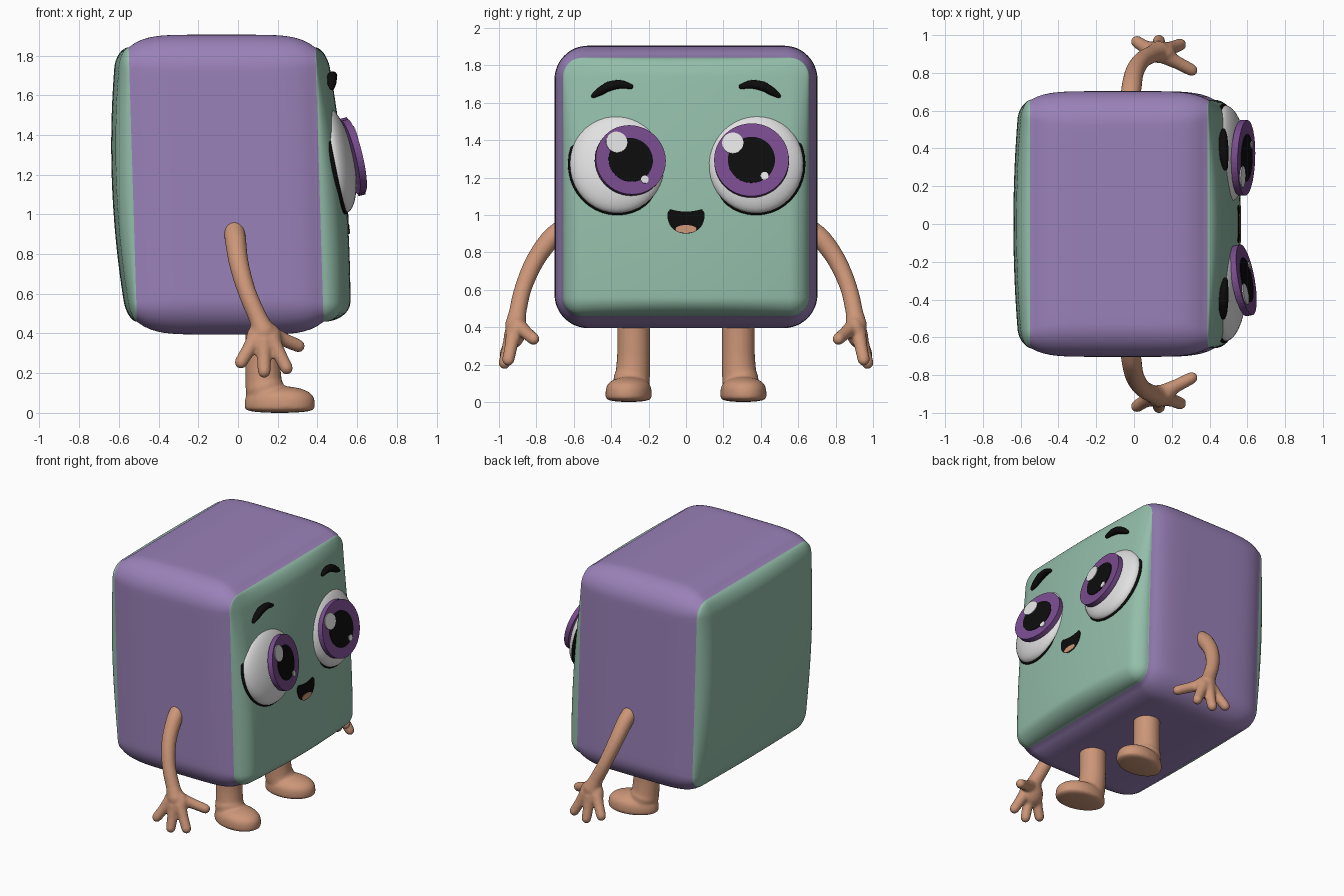
import bpy, bmesh, math
from mathutils import Vector, Matrix

if "Cube" in bpy.data.objects:
    bpy.data.objects.remove(bpy.data.objects["Cube"])


def material(name, r, g, b):
    m = bpy.data.materials.new(name)
    lin = [((c / 255 + 0.055) / 1.055) ** 2.4 if c > 10 else c / 3295 for c in (r, g, b)]
    m.diffuse_color = (*lin, 1)
    m.use_nodes = True
    m.node_tree.nodes["Principled BSDF"].inputs["Base Color"].default_value = m.diffuse_color
    return m


PURPLE = material("purple", 154, 129, 184)
GREEN = material("soft green", 147, 189, 169)
SKIN = material("warm tan", 204, 150, 120)
WHITE = material("eye white", 225, 225, 225)
IRIS = material("iris purple", 120, 75, 141)
BLACK = material("black", 12, 12, 12)


def finish(bm, name, *mats, smooth=True, blend=False):
    bmesh.ops.recalc_face_normals(bm, faces=bm.faces)
    me = bpy.data.meshes.new(name)
    bm.to_mesh(me)
    bm.free()
    for m in mats:
        me.materials.append(m)
    for p in me.polygons:
        p.use_smooth = smooth
    ob = bpy.data.objects.new(name, me)
    bpy.context.collection.objects.link(ob)
    if blend:  # melt overlapping volumes into one soft skin
        r = ob.modifiers.new("Remesh", 'REMESH')
        r.mode, r.voxel_size, r.use_smooth_shade = 'VOXEL', 0.01, True
        s = ob.modifiers.new("Smooth", 'SMOOTH')
        s.factor, s.iterations = 0.5, 6
    return ob


def frame(pos, normal, scale=(1, 1, 1)):
    """Matrix whose local z points along the normal."""
    rot = Vector(normal).to_track_quat('Z', 'Y').to_matrix().to_4x4()
    return Matrix.Translation(pos) @ rot @ Matrix.Diagonal((*scale, 1))


def ball(name, mat, matrix):
    bm = bmesh.new()
    bmesh.ops.create_uvsphere(bm, u_segments=40, v_segments=24, radius=1, matrix=matrix)
    return finish(bm, name, mat)


def disc(name, mat, pos, normal, radius, depth):
    """Disc whose front surface is at pos."""
    bm = bmesh.new()
    m = frame(pos, normal) @ Matrix.Translation((0, 0, -depth / 2))
    bmesh.ops.create_cone(bm, cap_ends=True, segments=48, radius1=radius,
                          radius2=radius, depth=depth, matrix=m)
    return finish(bm, name, mat, smooth=False)


def add_tube(bm, points, radii, steps=6, sides=18):
    """Smooth tapering tube with round ends."""
    pts = [Vector(p) for p in points]
    n = len(pts)
    path = []
    for i in range(n - 1):
        p0, p1, p2, p3 = pts[max(i - 1, 0)], pts[i], pts[i + 1], pts[min(i + 2, n - 1)]
        for k in range(steps + (i == n - 2)):
            t = k / steps
            p = 0.5 * (2 * p1 + (p2 - p0) * t + (2 * p0 - 5 * p1 + 4 * p2 - p3) * t * t
                       + (3 * p1 - p0 - 3 * p2 + p3) * t ** 3)
            path.append((p, radii[i] + (radii[i + 1] - radii[i]) * t))
    d0 = (path[0][0] - path[1][0]).normalized()
    d1 = (path[-1][0] - path[-2][0]).normalized()
    angles = [math.radians(a) for a in (25, 50, 70, 85)]

    def cap(end, d):
        return [(end[0] + d * end[1] * math.sin(a), end[1] * math.cos(a)) for a in angles]
    path = cap(path[0], d0)[::-1] + path + cap(path[-1], d1)
    rings, quat, last = [], None, None
    for i, (p, r) in enumerate(path):
        t = (path[min(i + 1, len(path) - 1)][0] - path[max(i - 1, 0)][0]).normalized()
        quat = t.to_track_quat('Z', 'Y') if quat is None else last.rotation_difference(t) @ quat
        last = t
        rings.append([bm.verts.new(p + quat @ Vector((r * math.cos(a), r * math.sin(a), 0)))
                      for a in (math.tau * j / sides for j in range(sides))])
    for a, b in zip(rings, rings[1:]):
        for j in range(sides):
            bm.faces.new((a[j], a[(j + 1) % sides], b[(j + 1) % sides], b[j]))
    bm.faces.new(rings[0])
    bm.faces.new(rings[-1])


# Body: rounded block, purple middle with bulging green front and back
SEAM, CORE = 0.47, 0.7
HALF = (0.55, 0.703, 0.755)


def front_depth(y, z):
    t = (1.84 - z) / 1.38
    return 0.055 + 0.22 * t - 0.14 * t * t - 0.05 * (y / 0.65) ** 2


def back_depth(y, z):
    return 0.105 - 0.05 * ((z - 1.2) / 0.7) ** 2 - 0.03 * (y / 0.65) ** 2


def face_x(y, z):
    return SEAM - 0.06 + 0.03 * (1.15 - z) + front_depth(y, z)


def body_point(u):
    k = min(abs(u.x) / CORE, 1) ** 6
    rnd = (0.08, 0.18 - 0.07 * k, 0.18 - 0.07 * k)
    inner, d = [], []
    for c, h, r in zip(u, HALF, rnd):
        s = math.copysign(1, c)
        inner.append(s * (h - r) * min(abs(c) / CORE, 1))
        d.append(s * math.tan(max(abs(c) - CORE, 0) / (1 - CORE) * math.pi / 4))
    d = Vector(d).normalized()
    x, y, z = (i + r * c for i, r, c in zip(inner, rnd, d))
    y *= 1 - 0.065 * k
    z = 1.15 + z * (1 - 0.085 * k)
    if abs(x) > SEAM:
        depth = front_depth(y, z) if x > 0 else back_depth(y, z)
        x = math.copysign(SEAM + (abs(x) - SEAM) / rnd[0] * depth, x)
    return Vector((x - 0.06 + 0.03 * (1.15 - z), y, z))


bm = bmesh.new()
bmesh.ops.create_cube(bm, size=2)
bmesh.ops.subdivide_edges(bm, edges=bm.edges[:], cuts=39, use_grid_fill=True)
for f in bm.faces:
    f.material_index = int(abs(f.calc_center_median().x) > CORE)
for v in bm.verts:
    v.co = body_point(v.co)
finish(bm, "body", PURPLE, GREEN)

# Eyes: socket rim, white, iris, pupil and two glints
# side, eye y, iris y, iris radius, iris sideways tilt, big glint, small glint
EYES = (("left", -0.365, -0.295, 0.19, 0.18, (-0.37, 1.39), (-0.22, 1.19)),
        ("right", 0.372, 0.350, 0.20, -0.03, (0.25, 1.385), (0.42, 1.21)))
for side, ey, iy, ir, tilt, big, small in EYES:
    out = (1, math.copysign(0.05, ey), 0.2)
    ball(side + "_eye_rim", BLACK, frame((0.487, ey, 1.275), out, (0.267, 0.282, 0.036)))
    ball(side + "_eye_white", WHITE, frame((0.494, ey, 1.275), out, (0.256, 0.272, 0.088)))
    n = Vector((1, tilt, 0.24))

    def on_iris(y, z, lift):
        return (0.595 - tilt * (y - iy) - 0.24 * (z - 1.295) + lift, y, z)
    disc(side + "_iris", IRIS, on_iris(iy, 1.295, 0), n, ir, 0.035)
    disc(side + "_pupil", BLACK, on_iris(iy, 1.295, 0.004), n, ir * 0.63, 0.006)
    disc(side + "_large_glint", WHITE, on_iris(*big, 0.008), n, 0.057, 0.006)
    disc(side + "_small_glint", WHITE, on_iris(*small, 0.008), n, 0.021, 0.006)

# Eyebrows
for side, s in (("left", -1), ("right", 1)):
    bm = bmesh.new()
    arc = ((0.295, 1.686), (0.35, 1.698), (0.41, 1.688), (0.46, 1.66), (0.495, 1.637))
    add_tube(bm, [(face_x(y, z) + 0.022, s * y, z) for y, z in arc],
             (0.013, 0.023, 0.026, 0.022, 0.012))
    finish(bm, side + "_eyebrow", BLACK)


# Mouth and tongue: thin plates following the face
def plate(name, mat, outline, lift):
    bm = bmesh.new()
    verts = [bm.verts.new((face_x(y, z) + lift, y, z)) for y, z in outline]
    f = bm.faces.new(verts)
    back = bmesh.ops.extrude_face_region(bm, geom=[f])["geom"]
    for v in back:
        if isinstance(v, bmesh.types.BMVert):
            v.co.x -= 0.008
    finish(bm, name, mat, smooth=False)


smile = [(0.1 * math.cos(a), 1.01 - 0.11 * math.sin(a) ** 0.8)
         for a in (math.pi * i / 24 for i in range(25))]
lip = [(y, 1.018 + 1.8 * y * y) for y in (-0.085, -0.06, -0.03, 0, 0.03, 0.06, 0.085)]
plate("mouth", BLACK, smile + lip, 0.004)
plate("tongue", SKIN, [(0.056 * math.cos(a), 0.925 + 0.021 * math.sin(a))
                       for a in (math.tau * i / 24 for i in range(24))], 0.007)

# Arms with hands, legs with feet
for side, s in (("left", -1), ("right", 1)):
    bm = bmesh.new()

    def limb(points, radii):
        add_tube(bm, [(x, s * y, z) for x, y, z in points], radii)
    limb([(-0.02, 0.66, 0.925), (-0.012, 0.73, 0.865), (0.005, 0.81, 0.75), (0.045, 0.87, 0.61),
          (0.10, 0.90, 0.48), (0.13, 0.91, 0.41)], (0.054, 0.054, 0.05, 0.046, 0.047, 0.06))
    for base, tip in (((0.085, 0.92, 0.37), (0.015, 0.965, 0.255)),
                      ((0.13, 0.93, 0.36), (0.132, 0.97, 0.208)),
                      ((0.17, 0.92, 0.37), (0.245, 0.95, 0.225)),
                      ((0.16, 0.89, 0.40), (0.305, 0.815, 0.337))):
        mid = [(a + b) / 2 for a, b in zip(base, tip)]
        limb([base, mid, tip], (0.044, 0.035, 0.033))
    bmesh.ops.create_uvsphere(bm, u_segments=24, v_segments=16, radius=1,
                              matrix=frame((0.13, s * 0.91, 0.375), (0, s, 0.2),
                                           (0.09, 0.09, 0.055)))
    finish(bm, side + "_arm", SKIN, blend=True)

    bm = bmesh.new()
    bmesh.ops.create_uvsphere(bm, u_segments=36, v_segments=24, radius=1)
    for v in bm.verts:
        x, y, z = v.co
        top = 0.035 + 0.1 * abs(z) ** 0.62
        v.co = (0.21 + 0.178 * x, s * (0.306 + 0.012 * x + y * (0.123 + 0.008 * x)),
                top if z > 0 else 0.035 - 0.035 * abs(z) ** 0.5)
    limb([(0.125, 0.28, 0.46), (0.125, 0.28, 0.25), (0.13, 0.285, 0.15), (0.135, 0.29, 0.12)],
         (0.089, 0.089, 0.093, 0.1))
    finish(bm, side + "_leg", SKIN, blend=True)
